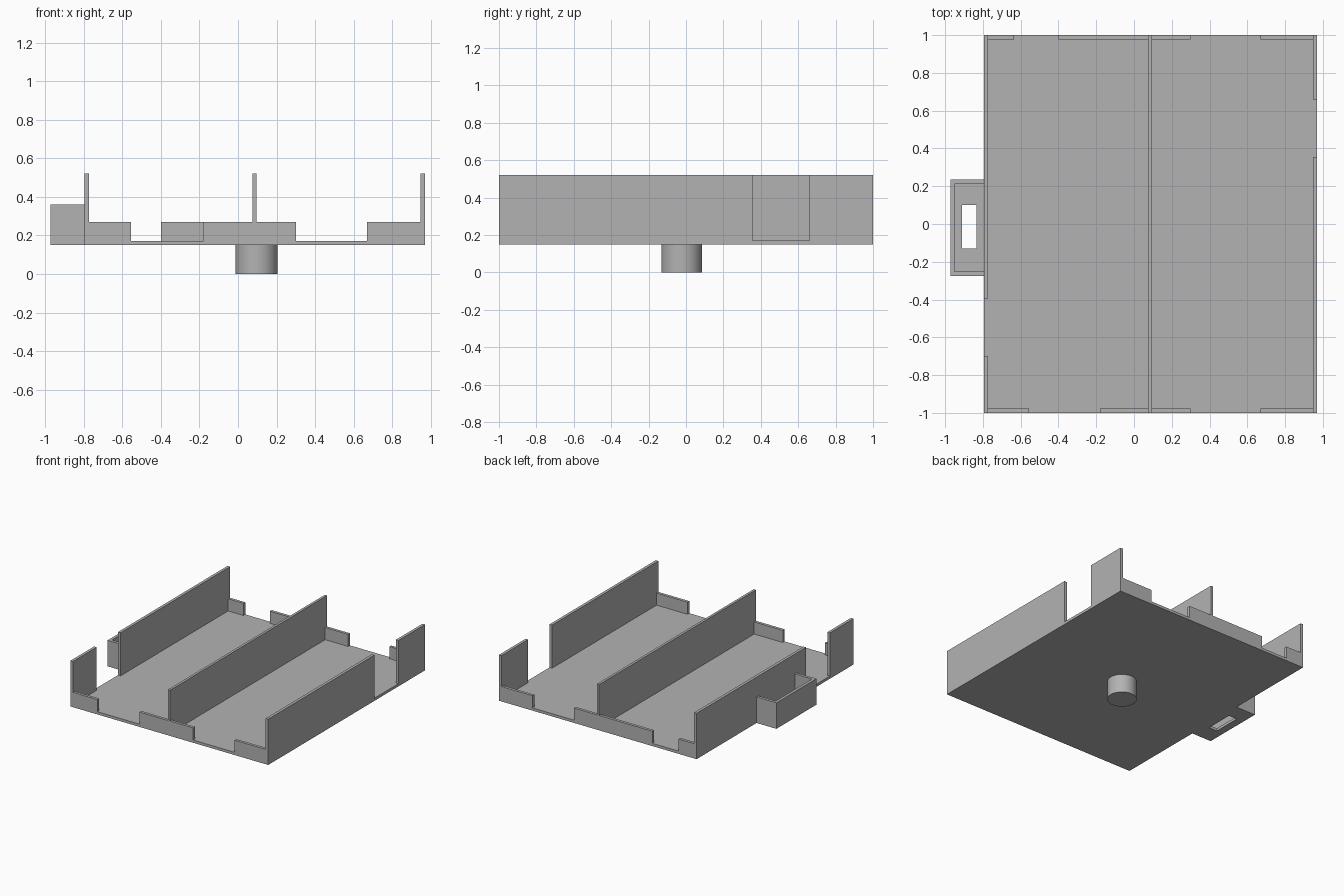
import bpy

cube = bpy.data.objects.get("Cube")
if cube:
    bpy.data.objects.remove(cube, do_unlink=True)

# Single grey material
GREY = (0.45, 0.45, 0.45, 1)
grey = bpy.data.materials.new("plain_grey")
grey.use_nodes = True
grey.diffuse_color = GREY
grey.node_tree.nodes["Principled BSDF"].inputs["Base Color"].default_value = GREY


def box(name, x, y, z):
    """Box from (min, max) ranges on each axis."""
    bpy.ops.mesh.primitive_cube_add(size=1, location=[sum(r) / 2 for r in (x, y, z)])
    ob = bpy.context.object
    ob.name = name
    ob.scale = [r[1] - r[0] for r in (x, y, z)]
    bpy.ops.object.transform_apply(location=False, rotation=False, scale=True)
    ob.data.materials.append(grey)
    return ob


X0, X1 = -0.795, 0.97
T = 0.023                      # wall thickness
BASE, FLOOR = 0.15, 0.172      # underside and top of floor
LIP, TOP = 0.27, 0.52          # low and tall wall heights

# Floor plate
box("floor_plate", (X0, X1), (-1, 1), (BASE, FLOOR))

# Tall side walls, each with a gap
right_x, left_x = (X0, X0 + T), (X1 - T, X1)
for name, x, y in (
    ("right_wall_front", right_x, (-1, -0.70)),
    ("right_wall_back", right_x, (-0.395, 1)),
    ("left_wall_front", left_x, (-1, 0.355)),
    ("left_wall_back", left_x, (0.66, 1)),
):
    box(name, x, y, (FLOOR, TOP))

# Central divider
box("divider_wall", (0.075, 0.095), (-1, 1), (FLOOR, TOP))

# Low lips along the front and back edges
IN0, IN1 = X0 + T, X1 - T
lips = {
    "front": ((-1, -1 + T), ((IN0, -0.555), (-0.18, 0.30), (0.67, IN1))),
    "back": ((1 - T, 1), ((IN0, -0.635), (-0.40, 0.30), (0.67, IN1))),
}
for side, (y, spans) in lips.items():
    for part, x in zip(("right", "middle", "left"), spans):
        box(f"{side}_lip_{part}", x, y, (FLOOR, LIP))

# Open holder on the right side, with a slotted floor
HX, HY0, HY1, HTOP = -0.972, -0.275, 0.235, 0.36
holder = box("holder_floor", (HX, X0), (HY0, HY1), (BASE, FLOOR))
cutter = box("slot_cutter", (-0.91, -0.835), (-0.13, 0.10), (0.1, 0.3))
cutter.hide_render = True
cut = holder.modifiers.new("slot", "BOOLEAN")
cut.operation = "DIFFERENCE"
cut.object = cutter
bpy.context.view_layer.objects.active = holder
bpy.ops.object.modifier_apply(modifier=cut.name)
bpy.data.objects.remove(cutter, do_unlink=True)
box("holder_outer_wall", (HX, HX + T), (HY0, HY1), (FLOOR, HTOP))
box("holder_front_wall", (HX + T, X0), (HY0, HY0 + T), (FLOOR, HTOP))
box("holder_back_wall", (HX + T, X0), (HY1 - T, HY1), (FLOOR, HTOP))

# Round peg underneath
bpy.ops.mesh.primitive_cylinder_add(vertices=64, radius=0.109, depth=BASE,
                                    location=(0.097, -0.023, BASE / 2))
peg = bpy.context.object
peg.name = "support_peg"
peg.data.materials.append(grey)
bpy.ops.object.shade_smooth_by_angle()
